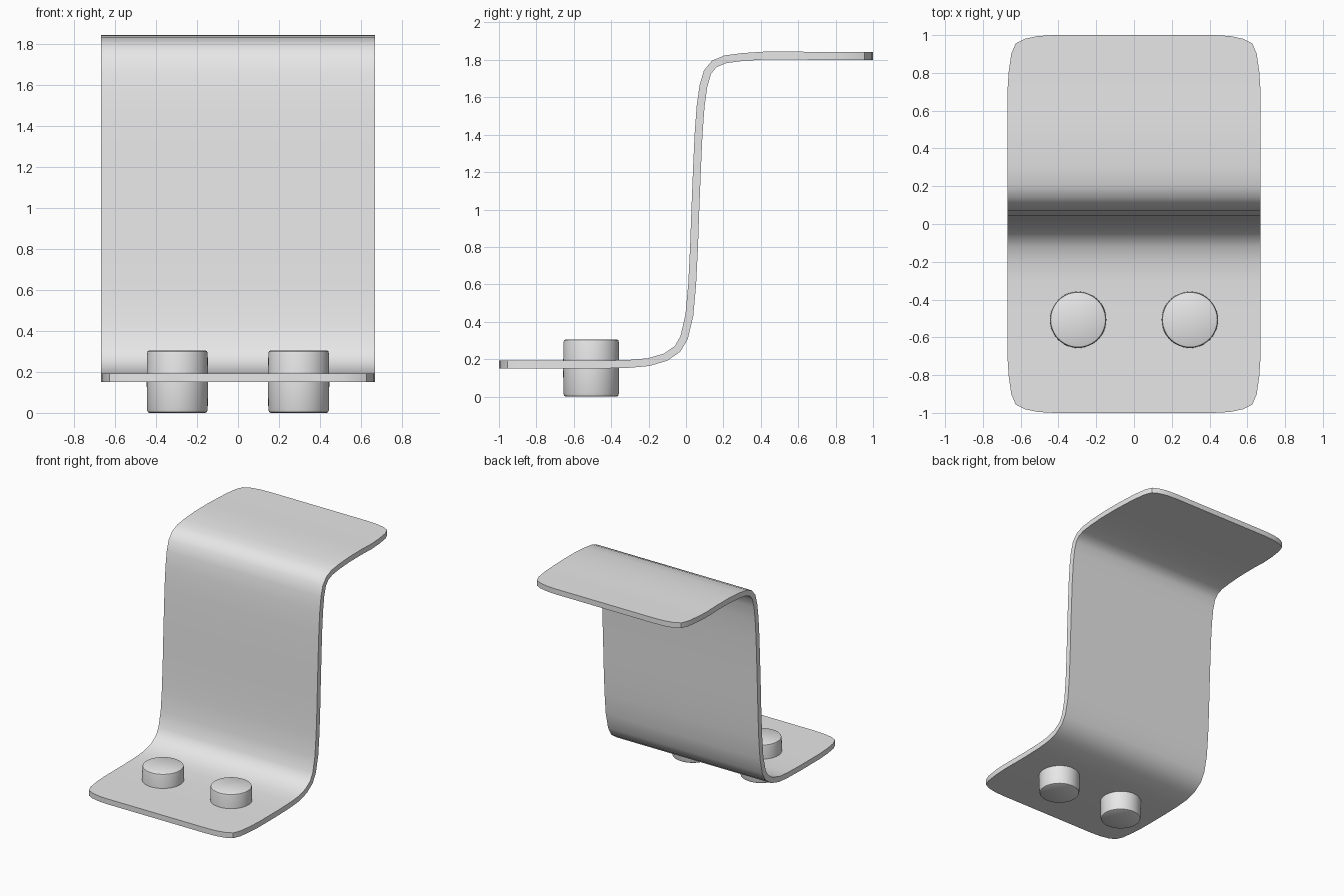
import bpy, bmesh, math

if "Cube" in bpy.data.objects:
    bpy.data.objects.remove(bpy.data.objects["Cube"])

grey = bpy.data.materials.new("light grey")
grey.diffuse_color = (0.8, 0.8, 0.8, 1)
grey.use_nodes = True
grey.node_tree.nodes["Principled BSDF"].inputs["Base Color"].default_value = grey.diffuse_color


def finish(bm, name):
    bmesh.ops.recalc_face_normals(bm, faces=bm.faces)
    me = bpy.data.meshes.new(name)
    bm.to_mesh(me)
    bm.free()
    me.materials.append(grey)
    ob = bpy.data.objects.new(name, me)
    bpy.context.collection.objects.link(ob)
    bpy.ops.object.select_all(action='DESELECT')
    bpy.context.view_layer.objects.active = ob
    ob.select_set(True)
    bpy.ops.object.shade_smooth_by_angle(angle=math.radians(35))
    return ob


# Bent strip: centre line (y, z) and thickness, with rounded ends
T = 0.042
ends = [(1.0, 0.42), (0.995, 0.51), (0.98, 0.58), (0.955, 0.627),
        (0.9, 0.65), (0.8, 0.664), (0.7, 0.67)]          # |y|, half width
bend = [(-.3, .175), (-.2, .184), (-.11, .21), (-.045, .255), (-.01, .315),
        (.018, .435), (.033, .6), (.043, .8), (.05, 1), (.058, 1.2),
        (.067, 1.4), (.078, 1.55), (.093, 1.66), (.115, 1.735),
        (.152, 1.779), (.21, 1.803), (.3, 1.815), (.42, 1.823)]
rows = [(-y, 0.171, w) for y, w in ends] + [(-.45, .171, .67)]
rows += [(y, z, 0.67) for y, z in bend]
rows += [(.58, 1.824, .67)] + [(y, 1.82, w) for y, w in reversed(ends)]

bm = bmesh.new()
rings = []
for i, (y, z, w) in enumerate(rows):
    a, b = rows[max(i - 1, 0)], rows[min(i + 1, len(rows) - 1)]
    dy, dz = b[0] - a[0], b[1] - a[1]
    n = math.hypot(dy, dz)
    oy, oz = -dz / n * T / 2, dy / n * T / 2
    rings.append([bm.verts.new((sx * w, y + s * oy, z + s * oz))
                  for sx, s in ((-1, -1), (1, -1), (1, 1), (-1, 1))])
for a, b in zip(rings, rings[1:]):
    for k in range(4):
        j = (k + 1) % 4
        bm.faces.new((a[k], a[j], b[j], b[k]))
bm.faces.new(rings[0])
bm.faces.new(rings[-1])
finish(bm, "bent_strip")

# Two round pegs through the lower flange
N = 48
profile = [(.137, 0), (.144, .004), (.148, .015), (.150, .15),
           (.148, .29), (.145, .301), (.138, .305)]      # radius, height
for side, x in (("left", -.296), ("right", .296)):
    bm = bmesh.new()
    loops = [[bm.verts.new((x + r * math.cos(2 * math.pi * k / N),
                            -.507 + r * math.sin(2 * math.pi * k / N), z))
              for k in range(N)] for r, z in profile]
    for a, b in zip(loops, loops[1:]):
        for k in range(N):
            j = (k + 1) % N
            bm.faces.new((a[k], a[j], b[j], b[k]))
    bm.faces.new(loops[0])
    bm.faces.new(loops[-1])
    finish(bm, side + "_peg")
